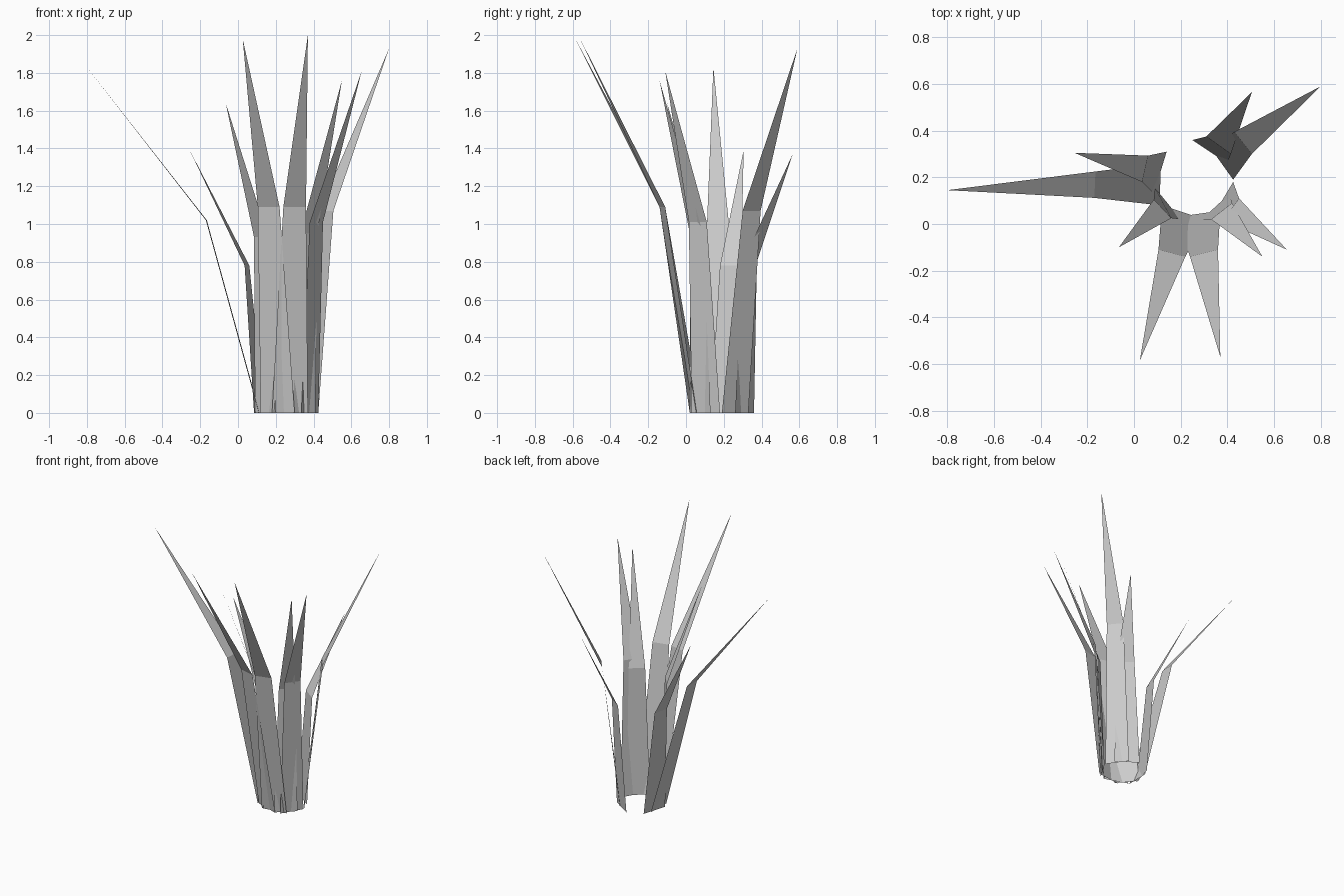
import bpy
import bmesh

if "Cube" in bpy.data.objects:
    bpy.data.objects.remove(bpy.data.objects["Cube"])

# One flat grey for the whole tuft
grey = bpy.data.materials.new("pale_grey")
grey.diffuse_color = (0.6, 0.6, 0.6, 1)
grey.use_nodes = True
grey.node_tree.nodes["Principled BSDF"].inputs["Base Color"].default_value = grey.diffuse_color


def make_blade(name, base_l, base_r, bend_l, bend_r, bend_z, tip):
    """Single-sheet blade: a rising strip, bent outward into a pointed tip."""
    bm = bmesh.new()
    bl, br = (bm.verts.new((*p, 0)) for p in (base_l, base_r))
    ml, mr = (bm.verts.new((*p, bend_z)) for p in (bend_l, bend_r))
    top = bm.verts.new(tip)
    bm.faces.new((bl, br, mr, ml))
    bm.faces.new((ml, mr, top))
    mesh = bpy.data.meshes.new(name)
    bm.to_mesh(mesh)
    bm.free()
    mesh.materials.append(grey)
    bpy.context.collection.objects.link(bpy.data.objects.new(name, mesh))


# Blades counter-clockwise round the ring:
# base left / right, bend left / right, bend height, tip
blades = {
    "front_left_blade": ((.12, .08), (.30, .02), (.105, -.11), (.22, -.14), 1.09, (.025, -.585, 1.98)),
    "front_right_blade": ((.18, .03), (.37, .057), (.24, -.14), (.36, -.11), 1.09, (.37, -.57, 2.0)),
    "right_front_blade": ((.29, .02), (.41, .13), (.33, .02), (.42, .09), .95, (.55, -.14, 1.76)),
    "right_blade": ((.335, .03), (.425, .18), (.38, .015), (.45, .11), 1.01, (.655, -.11, 1.81)),
    "back_right_blade": ((.425, .19), (.325, .33), (.505, .30), (.43, .395), 1.07, (.80, .59, 1.93)),
    "back_short_blade": ((.40, .26), (.25, .36), (.415, .30), (.31, .375), .80, (.505, .565, 1.37)),
    "left_short_blade": ((.14, .31), (.085, .13), (.06, .293), (.035, .18), .78, (-.255, .305, 1.39)),
    "left_long_blade": ((.115, .26), (.11, .08), (-.165, .225), (-.17, .112), 1.02, (-.80, .145, 1.83)),
    "left_front_blade": ((.09, .155), (.20, .02), (.085, .105), (.16, .025), .93, (-.065, -.10, 1.64)),
}
for name, shape in blades.items():
    make_blade(name, *shape)
